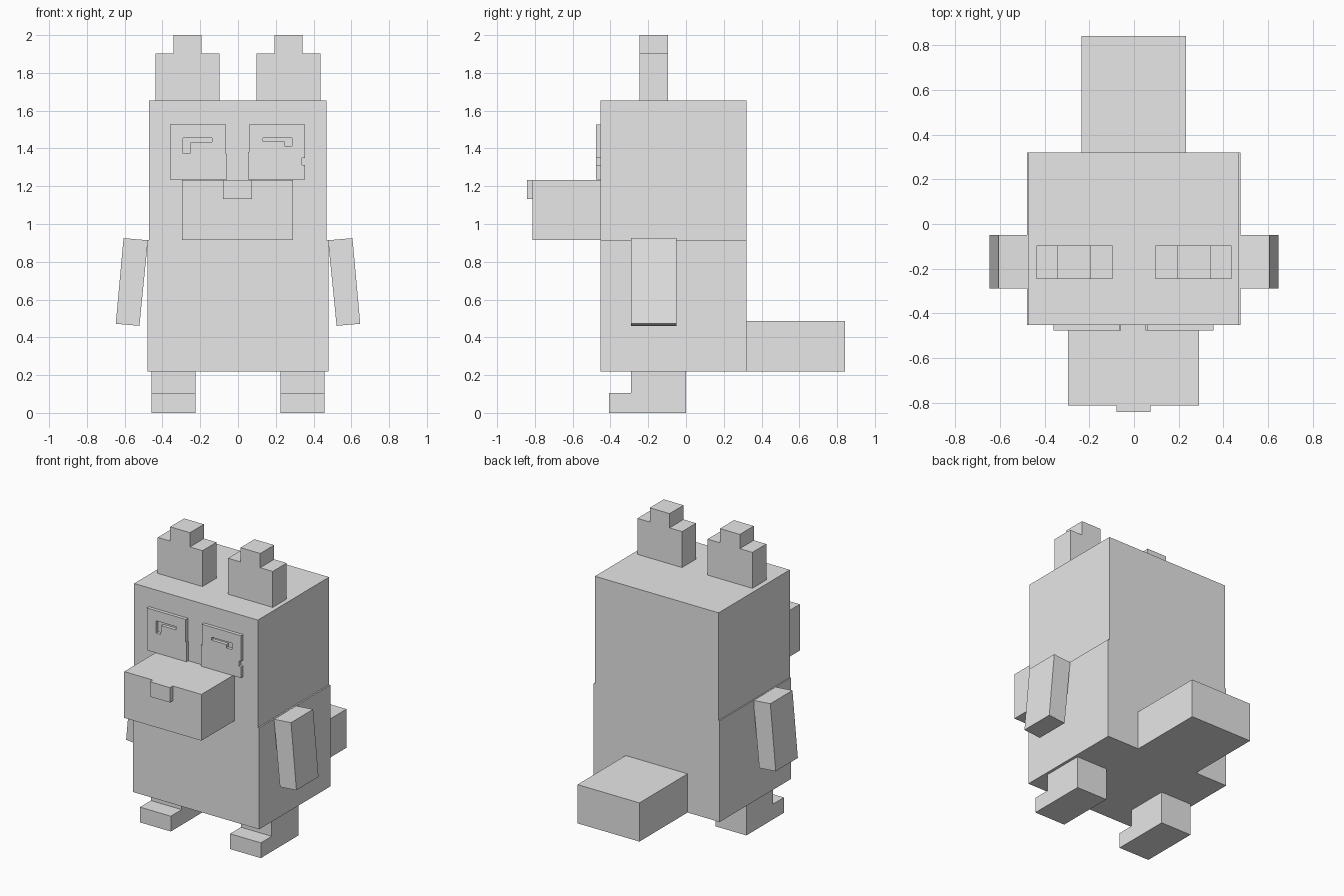
import bpy
import bmesh

default = bpy.data.objects.get("Cube")
if default:
    bpy.data.objects.remove(default, do_unlink=True)

grey = bpy.data.materials.new("plain_grey")
grey.use_nodes = True
colour = (0.8, 0.8, 0.8, 1)
grey.diffuse_color = colour
grey.node_tree.nodes["Principled BSDF"].inputs["Base Color"].default_value = colour


def extrude(name, loops, start, end, axis="y"):
    """Fill flat outlines (later loops are holes) and extrude along an axis."""
    bm = bmesh.new()
    edges = []
    for loop in loops:
        if axis == "y":
            verts = [bm.verts.new((a, start, b)) for a, b in loop]
        else:
            verts = [bm.verts.new((start, a, b)) for a, b in loop]
        edges += [bm.edges.new((v, verts[i - 1])) for i, v in enumerate(verts)]
    if len(loops) == 1:
        faces = [bm.faces.new(verts)]
    else:
        bmesh.ops.triangle_fill(bm, edges=edges, use_beauty=True)
        faces = bm.faces[:]
    result = bmesh.ops.extrude_face_region(bm, geom=faces, use_keep_orig=True)
    moved = [g for g in result["geom"] if isinstance(g, bmesh.types.BMVert)]
    offset = (0, end - start, 0) if axis == "y" else (end - start, 0, 0)
    bmesh.ops.translate(bm, verts=moved, vec=offset)
    bmesh.ops.recalc_face_normals(bm, faces=bm.faces)
    mesh = bpy.data.meshes.new(name)
    bm.to_mesh(mesh)
    bm.free()
    mesh.materials.append(grey)
    obj = bpy.data.objects.new(name, mesh)
    bpy.context.collection.objects.link(obj)
    return obj


def box(name, x, y, z):
    outline = [(x[0], z[0]), (x[1], z[0]), (x[1], z[1]), (x[0], z[1])]
    return extrude(name, [outline], *y)


# Body, head, muzzle and tail
FRONT, BACK = -0.453, 0.32
box("body", (-0.48, 0.478), (FRONT, BACK), (0.22, 0.916))
box("head", (-0.472, 0.468), (FRONT, BACK), (0.916, 1.655))
box("muzzle", (-0.296, 0.291), (-0.812, FRONT), (0.916, 1.234))
box("nose", (-0.079, 0.073), (-0.843, -0.812), (1.132, 1.234))
box("tail", (-0.236, 0.234), (BACK, 0.843), (0.22, 0.486))

# Paired limbs and stepped ears
for side, s in (("left", 1), ("right", -1)):
    arm = [(0.477, 0.914), (0.606, 0.925), (0.647, 0.472), (0.522, 0.461)]
    extrude(side + "_arm", [[(s * x, z) for x, z in arm]], -0.29, -0.05)

    leg = [(-0.408, 0), (0, 0), (0, 0.22), (-0.29, 0.22), (-0.29, 0.105), (-0.408, 0.105)]
    extrude(side + "_leg", [leg], s * 0.225, s * 0.459, axis="x")

    ear = [(0.097, 1.655), (0.437, 1.655), (0.437, 1.902), (0.342, 1.902),
           (0.342, 2), (0.192, 2), (0.192, 1.902), (0.097, 1.902)]
    extrude(side + "_ear", [[(s * x, z) for x, z in ear]], -0.247, -0.096)

# Eye plates, each with a bent slot; the left one has a notched outer edge
right_eye = [(-0.36, 1.236), (-0.058, 1.236), (-0.058, 1.37), (-0.064, 1.37),
             (-0.064, 1.526), (-0.36, 1.526)]
right_slot = [(-0.29, 1.372), (-0.255, 1.372), (-0.25, 1.434), (-0.138, 1.434),
              (-0.138, 1.456), (-0.29, 1.456)]
left_eye = [(0.052, 1.236), (0.356, 1.236), (0.356, 1.312), (0.34, 1.312),
            (0.34, 1.35), (0.356, 1.35), (0.356, 1.526), (0.058, 1.526),
            (0.058, 1.38), (0.052, 1.38)]
left_slot = [(0.132, 1.436), (0.245, 1.436), (0.245, 1.412), (0.286, 1.412),
             (0.286, 1.456), (0.132, 1.456)]
extrude("right_eye", [right_eye, right_slot], -0.476, FRONT)
extrude("left_eye", [left_eye, left_slot], -0.476, FRONT)
